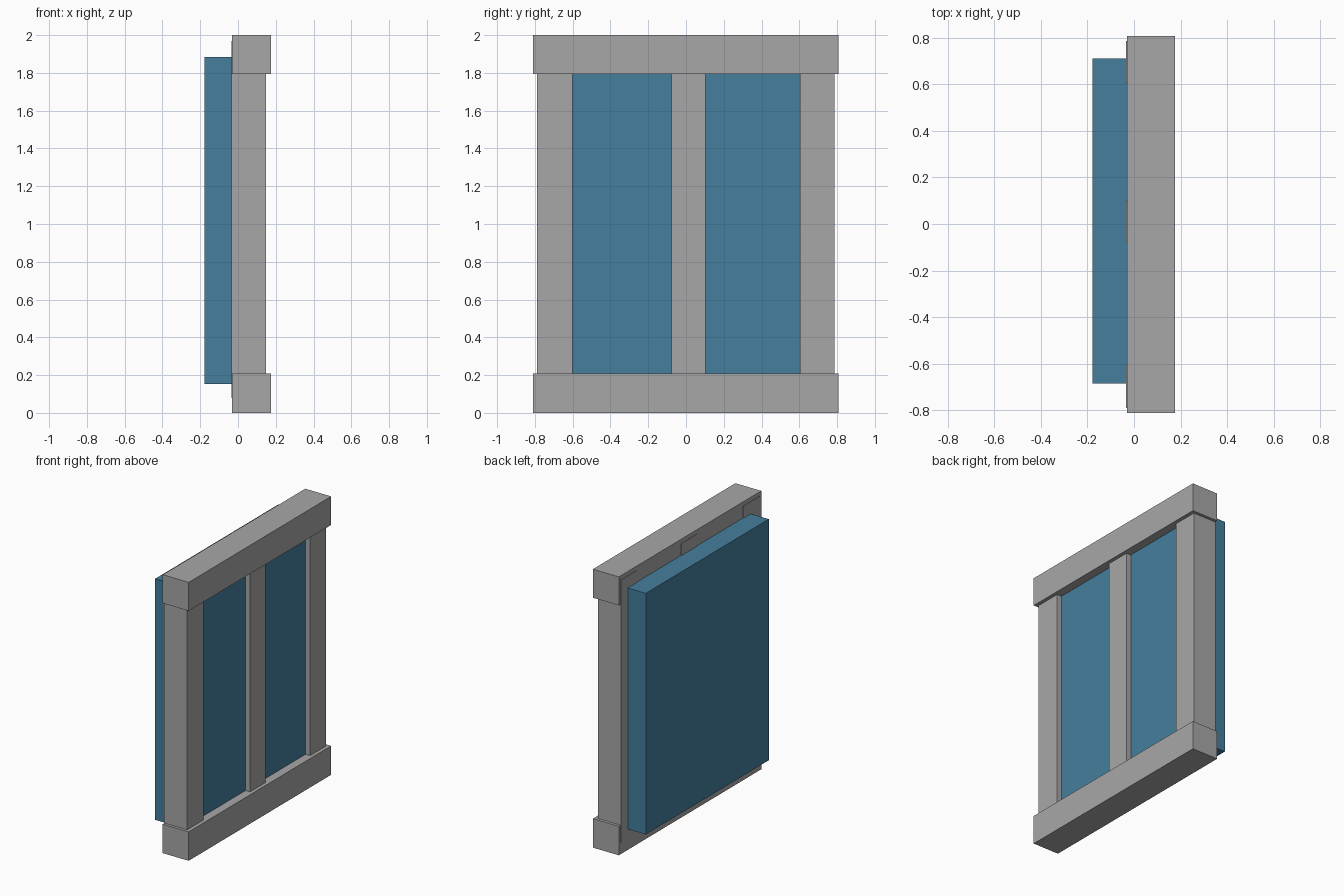
import bpy

if "Cube" in bpy.data.objects:
    bpy.data.objects.remove(bpy.data.objects["Cube"])


def material(name, rgb):
    m = bpy.data.materials.new(name)
    m.diffuse_color = (*rgb, 1.0)
    m.use_nodes = True
    m.node_tree.nodes["Principled BSDF"].inputs["Base Color"].default_value = m.diffuse_color
    return m


grey = material("frame_grey", (0.39, 0.39, 0.39))
blue = material("panel_blue", (0.06, 0.21, 0.335))


def box(name, x, y, z, mat):
    """Axis-aligned box from (min, max) ranges."""
    ranges = (x, y, z)
    bpy.ops.mesh.primitive_cube_add(size=1, location=[(a + b) / 2 for a, b in ranges])
    ob = bpy.context.object
    ob.name = ob.data.name = name
    ob.scale = [b - a for a, b in ranges]
    bpy.ops.object.transform_apply(location=False, rotation=False, scale=True)
    ob.data.materials.append(mat)
    return ob


# Horizontal rails, sill and lintel
for name, z in (("bottom_rail", (0.0, 0.208)), ("top_rail", (1.795, 2.0))):
    box(name, (-0.031, 0.175), (-0.81, 0.807), z, grey)

# Upright posts, their ends seated in the rails
for name, y in (("left_post", (-0.79, -0.602)),
                ("middle_post", (-0.077, 0.102)),
                ("right_post", (0.604, 0.786))):
    box(name, (-0.035, 0.149), y, (0.08, 1.97), grey)

# Thick pane set into the frame and projecting behind it
box("pane", (-0.178, 0.113), (-0.685, 0.71), (0.152, 1.884), blue)
